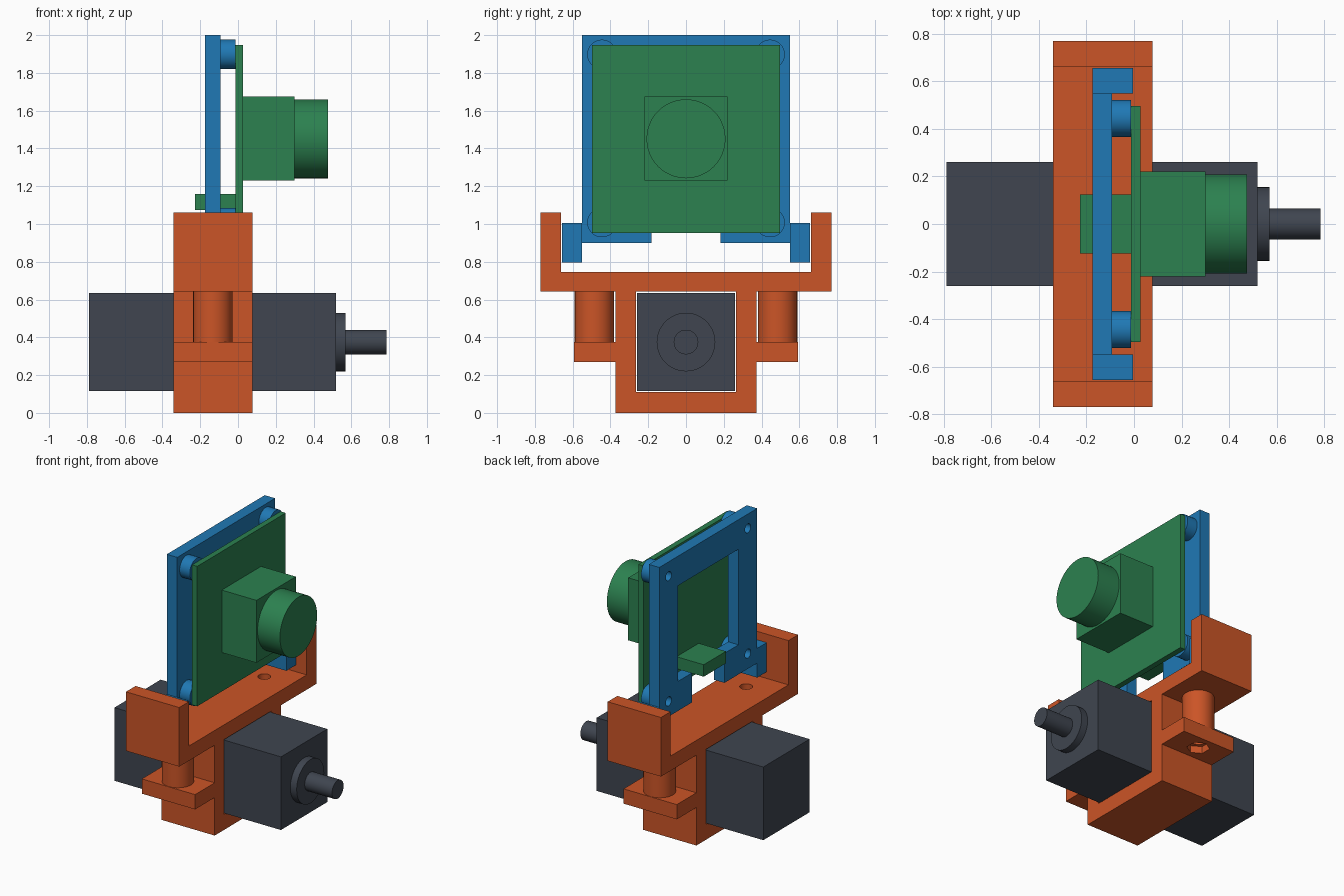
import bpy, bmesh, math
from mathutils import Matrix, Vector

if "Cube" in bpy.data.objects:
    bpy.data.objects.remove(bpy.data.objects["Cube"])


def material(name, rgb):
    m = bpy.data.materials.new(name)
    m.diffuse_color = (*rgb, 1)
    m.use_nodes = True
    m.node_tree.nodes["Principled BSDF"].inputs["Base Color"].default_value = m.diffuse_color
    return m


ORANGE = material("orange", (0.60, 0.09, 0.02))
BLUE = material("blue", (0.014, 0.19, 0.46))
GREEN = material("green", (0.025, 0.22, 0.08))
GREY = material("dark_grey", (0.05, 0.06, 0.08))


def finish(name, bm, mat):
    bmesh.ops.recalc_face_normals(bm, faces=bm.faces)
    me = bpy.data.meshes.new(name)
    bm.to_mesh(me)
    bm.free()
    ob = bpy.data.objects.new(name, me)
    bpy.context.collection.objects.link(ob)
    me.materials.append(mat)
    return ob


def box(name, mat, x, y, z):
    bm = bmesh.new()
    size = [b - a for a, b in (x, y, z)]
    mid = [(a + b) / 2 for a, b in (x, y, z)]
    bmesh.ops.create_cube(bm, size=1, matrix=Matrix.Translation(mid) @ Matrix.Diagonal((*size, 1)))
    return finish(name, bm, mat)


def cylinder(name, mat, start, length, r, axis="X", sides=48):
    bm = bmesh.new()
    direction = Vector((1, 0, 0)) if axis == "X" else Vector((0, 0, 1))
    rot = Matrix.Rotation(math.pi / 2, 4, "Y") if axis == "X" else Matrix()
    mid = Vector(start) + direction * length / 2
    bmesh.ops.create_cone(bm, cap_ends=True, segments=sides, radius1=r, radius2=r,
                          depth=length, matrix=Matrix.Translation(mid) @ rot)
    return finish(name, bm, mat)


def mirrored_profile(name, mat, half, x0, x1):
    """Extrude along x an open half outline (y, z), mirrored in y."""
    bm = bmesh.new()
    pts = half + [(-y, z) for y, z in reversed(half)]
    f = bm.faces.new([bm.verts.new((x0, y, z)) for y, z in pts])
    ext = bmesh.ops.extrude_face_region(bm, geom=[f], use_keep_orig=True)
    bmesh.ops.translate(bm, vec=(x1 - x0, 0, 0),
                        verts=[v for v in ext["geom"] if isinstance(v, bmesh.types.BMVert)])
    return finish(name, bm, mat)


def combine(ob, other, op):
    mod = ob.modifiers.new("bool", "BOOLEAN")
    mod.operation, mod.solver, mod.object = op, "EXACT", other
    bpy.context.view_layer.objects.active = ob
    bpy.ops.object.modifier_apply(modifier=mod.name)
    bpy.data.objects.remove(other)


def smooth(ob):
    bpy.ops.object.select_all(action="DESELECT")
    ob.select_set(True)
    bpy.context.view_layer.objects.active = ob
    bpy.ops.object.shade_smooth_by_angle(angle=math.radians(30))


# Motor
box("motor_body", GREY, (-0.79, 0.52), (-0.26, 0.26), (0.115, 0.635))
smooth(cylinder("motor_collar", GREY, (0.52, 0, 0.375), 0.05, 0.155))
smooth(cylinder("motor_shaft", GREY, (0.57, 0, 0.375), 0.215, 0.065))

# Motor clamp with cradle, flanges and screw bosses
bracket = mirrored_profile("motor_bracket", ORANGE, [
    (0.372, 0), (0.372, 0.27), (0.592, 0.27), (0.592, 0.375), (0.372, 0.375),
    (0.372, 0.642), (0.77, 0.642), (0.77, 1.062), (0.662, 1.062), (0.662, 0.747)],
    -0.342, 0.077)
combine(bracket, box("cut", ORANGE, (-1, 1), (-0.265, 0.265), (0.11, 0.642)), "DIFFERENCE")
for s in (-1, 1):
    y = 0.485 * s
    combine(bracket, cylinder("boss", ORANGE, (-0.133, y, 0.35), 0.32, 0.104, "Z"), "UNION")
    combine(bracket, cylinder("hole", ORANGE, (-0.133, y, 0.2), 0.7, 0.042, "Z", 32), "DIFFERENCE")
    combine(bracket, cylinder("nut_trap", ORANGE, (-0.133, y, 0.2), 0.12, 0.075, "Z", 6), "DIFFERENCE")
smooth(bracket)

# Board frame with ears and standoffs
frame = mirrored_profile("board_frame", BLUE, [
    (0.182, 1.11), (0.182, 0.9), (0.55, 0.9), (0.55, 2.0)][::-1], -0.175, -0.093)
combine(frame, box("window", BLUE, (-1, 1), (-0.34, 0.34), (1.11, 1.79)), "DIFFERENCE")
for s in (-1, 1):
    ys = sorted((0.55 * s, 0.656 * s))
    combine(frame, box("ear", BLUE, (-0.175, -0.005), ys, (0.797, 1.005)), "UNION")
    for z in (1.008, 1.898):
        y = 0.445 * s
        combine(frame, cylinder("standoff", BLUE, (-0.12, y, z), 0.107, 0.078), "UNION")
        combine(frame, cylinder("hole", BLUE, (-0.3, y, z), 0.4, 0.032, "X", 32), "DIFFERENCE")
smooth(frame)

# Camera board, lens and rear connector
box("circuit_board", GREEN, (-0.013, 0.027), (-0.497, 0.497), (0.953, 1.948))
box("lens_housing", GREEN, (0.027, 0.3), (-0.221, 0.221), (1.23, 1.674))
smooth(cylinder("lens", GREEN, (0.3, 0, 1.451), 0.176, 0.209))
box("rear_connector", GREEN, (-0.227, -0.013), (-0.125, 0.125), (1.075, 1.16))
